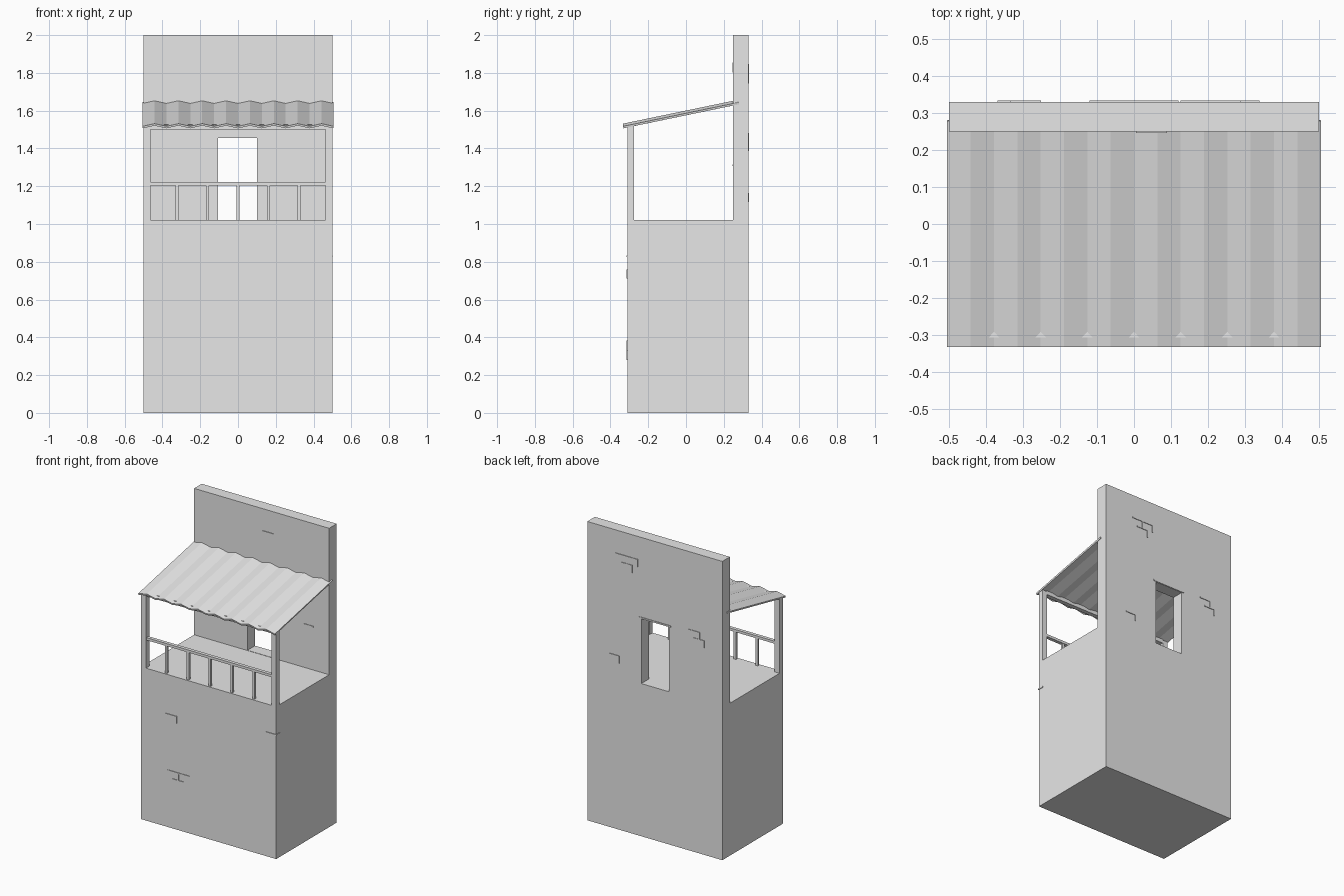
import bpy
import bmesh
from mathutils import Vector

if "Cube" in bpy.data.objects:
    bpy.data.objects.remove(bpy.data.objects["Cube"], do_unlink=True)

GREY = (0.8, 0.8, 0.8, 1.0)
plaster = bpy.data.materials.new("plain_grey")
plaster.use_nodes = True
plaster.diffuse_color = GREY
plaster.node_tree.nodes["Principled BSDF"].inputs["Base Color"].default_value = GREY

FRONT, BACK, WALL_FRONT = -0.31, 0.33, 0.25
FLOOR, TOP, HALF = 1.02, 2.0, 0.5


def finish(name, bm):
    bmesh.ops.recalc_face_normals(bm, faces=bm.faces)
    mesh = bpy.data.meshes.new(name)
    bm.to_mesh(mesh)
    bm.free()
    mesh.materials.append(plaster)
    ob = bpy.data.objects.new(name, mesh)
    bpy.context.collection.objects.link(ob)
    return ob


def add_box(bm, x, y, z):
    lo, hi = Vector((x[0], y[0], z[0])), Vector((x[1], y[1], z[1]))
    size, mid = hi - lo, (hi + lo) / 2
    verts = bmesh.ops.create_cube(bm, size=1)["verts"]
    for v in verts:
        v.co = Vector(c * s for c, s in zip(v.co, size)) + mid


def box(name, x, y, z):
    bm = bmesh.new()
    add_box(bm, x, y, z)
    return finish(name, bm)


def apply(ob, modifier):
    bpy.context.view_layer.objects.active = ob
    bpy.ops.object.modifier_apply(modifier=modifier.name)


# Tower body: L-shaped side profile drawn across the width
bm = bmesh.new()
profile = [(FRONT, 0), (BACK, 0), (BACK, TOP), (WALL_FRONT, TOP),
           (WALL_FRONT, FLOOR), (FRONT, FLOOR)]
face = bm.faces.new([bm.verts.new((-HALF, y, z)) for y, z in profile])
side = bmesh.ops.extrude_face_region(bm, geom=[face])["geom"]
bmesh.ops.translate(bm, vec=(2 * HALF, 0, 0),
                    verts=[g for g in side if isinstance(g, bmesh.types.BMVert)])
body = finish("tower_body", bm)

# Doorway cut through the rear wall
cutter = box("doorway_cutter", (-0.105, 0.1), (0.2, 0.4), (FLOOR + 0.002, 1.455))
cutter.hide_render = True
cut = body.modifiers.new("doorway", "BOOLEAN")
cut.operation = "DIFFERENCE"
cut.solver = "EXACT"
cut.object = cutter
apply(body, cut)
bpy.data.objects.remove(cutter, do_unlink=True)

# Lintel strip over the doorway
box("door_lintel", (-0.12, 0.12), (BACK - 0.002, BACK + 0.004), (1.457, 1.467))

# Terrace posts, eave beam, handrail and balusters
for name, x in (("right_post", -HALF), ("left_post", HALF - 0.036)):
    box(name, (x, x + 0.036), (FRONT, -0.275), (FLOOR, 1.518))
box("eave_beam", (-0.465, 0.465), (FRONT + 0.003, -0.278), (1.5, 1.526))
box("handrail", (-0.465, 0.465), (-0.304, -0.281), (1.205, 1.222))
for i in range(-2, 3):
    x = i * 0.162
    box(f"baluster_{i + 3}", (x - 0.008, x + 0.008), (-0.3, -0.285), (FLOOR, 1.206))

# Corrugated sloping roof
bm = bmesh.new()
rows = []
for y, z in ((-0.332, 1.519), (0.28, 1.646)):
    rows.append([bm.verts.new((-0.505 + 1.01 * i / 16, y, z + (0.007 if i % 2 else -0.007)))
                 for i in range(17)])
for i in range(16):
    bm.faces.new((rows[0][i], rows[0][i + 1], rows[1][i + 1], rows[1][i]))
roof = finish("corrugated_roof", bm)
thick = roof.modifiers.new("thickness", "SOLIDIFY")
thick.thickness = 0.011
thick.offset = 0
apply(roof, thick)


# Exposed brick joints: thin raised strips on a wall plane
def joints(name, y, strips):
    bm = bmesh.new()
    w = 0.004
    for x0, z0, x1, z1 in strips:
        add_box(bm, (min(x0, x1) - w, max(x0, x1) + w), (y - 0.004, y + 0.004),
                (min(z0, z1) - w, max(z0, z1) + w))
    return finish(name, bm)


def hook(x0, x1, z, drop=0.045):
    return [(x0, z, x1, z), (x1, z, x1, z - drop)]


def cluster(x, z, d):
    """Two stepped courses; d is the run direction along x."""
    return (hook(x, x + 0.155 * d, z) + hook(x + 0.038 * d, x + 0.115 * d, z - 0.05)
            + [(x + 0.077 * d, z, x + 0.077 * d, z - 0.05)])


joints("front_brick_joints", FRONT,
       hook(-0.315, -0.24, 0.755, 0.04) + cluster(-0.3, 0.38, 1)
       + [(0.425, 0.83, HALF, 0.83)])
box("corner_brick_joint", (HALF - 0.003, HALF + 0.004), (FRONT, -0.27), (0.826, 0.834))
joints("upper_wall_brick_joints", WALL_FRONT,
       hook(0.01, 0.085, 1.85) + [(0.315, 1.31, 0.38, 1.31)])
joints("rear_brick_joints", BACK,
       cluster(0.285, 1.843, -1) + hook(0.335, 0.265, 1.16, 0.04)
       + hook(-0.255, -0.33, 1.477) + hook(-0.29, -0.365, 1.43, 0.04))
